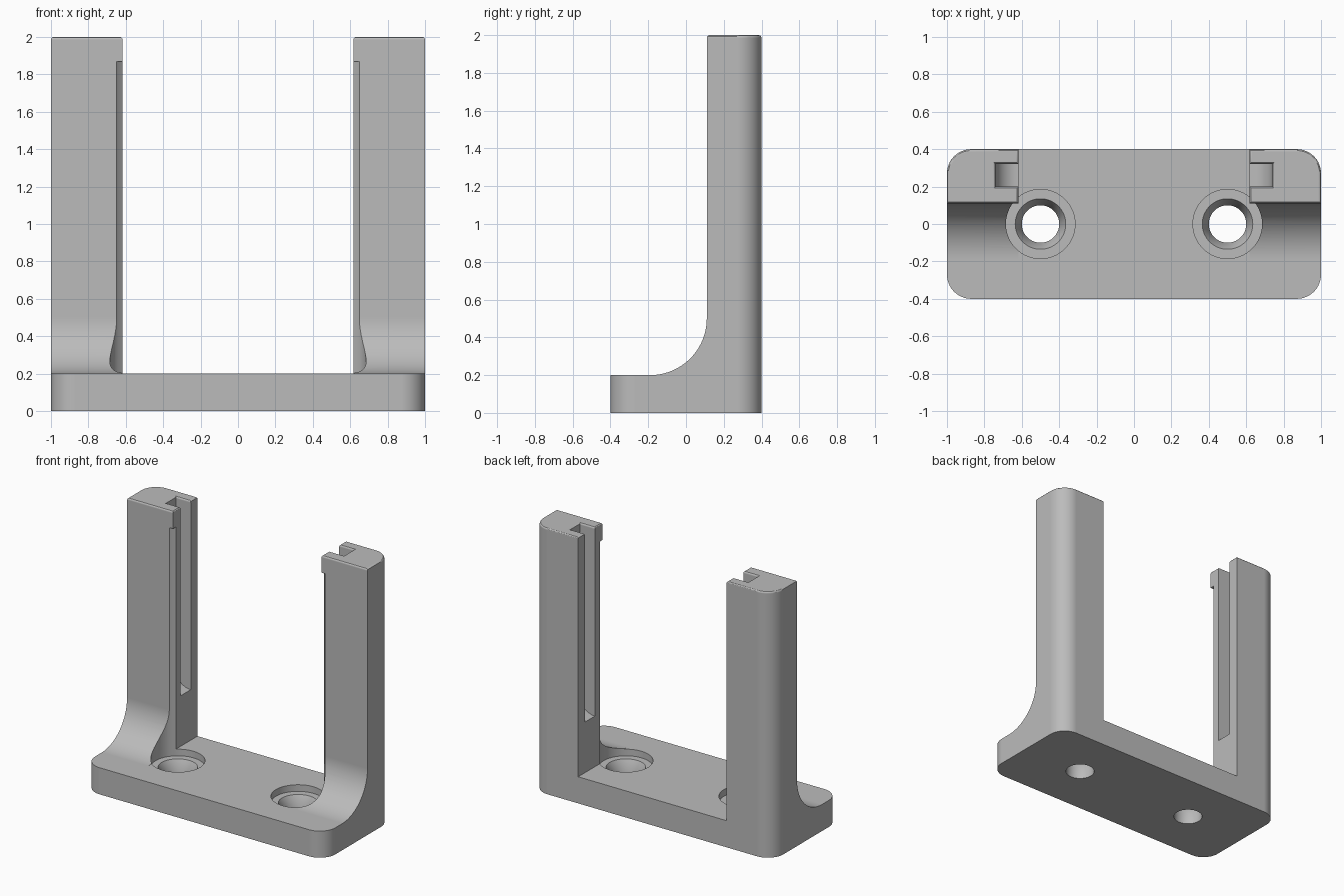
import bpy, bmesh
from math import cos, sin, pi, radians

if "Cube" in bpy.data.objects:
    bpy.data.objects.remove(bpy.data.objects["Cube"])

HALF_X, HALF_Y, HEIGHT = 1.0, 0.4, 2.0
BASE_TOP, POST_IN, POST_FRONT = 0.2, 0.617, 0.11
BORE_X = 0.5

grey = bpy.data.materials.new("plain grey")
grey.use_nodes = True
colour = (0.5, 0.5, 0.5, 1)
grey.diffuse_color = colour
grey.node_tree.nodes["Principled BSDF"].inputs["Base Color"].default_value = colour


def arc(cx, cy, r, a0, a1, n=16):
    angles = [radians(a0 + (a1 - a0) * i / n) for i in range(n + 1)]
    return [(cx + r * cos(a), cy + r * sin(a)) for a in angles]


def add_object(name, bm):
    bmesh.ops.recalc_face_normals(bm, faces=bm.faces)
    mesh = bpy.data.meshes.new(name)
    bm.to_mesh(mesh)
    bm.free()
    obj = bpy.data.objects.new(name, mesh)
    bpy.context.collection.objects.link(obj)
    mesh.materials.append(grey)
    return obj


def prism(name, points, axis, lo, hi):
    """Extrude a 2D outline along the given axis index."""
    bm = bmesh.new()
    rings = []
    for level in (lo, hi):
        ring = []
        for p in points:
            co = list(p)
            co.insert(axis, level)
            ring.append(bm.verts.new(co))
        rings.append(ring)
        bm.faces.new(ring)
    for i in range(len(points)):
        j = (i + 1) % len(points)
        bm.faces.new((rings[0][i], rings[0][j], rings[1][j], rings[1][i]))
    return add_object(name, bm)


def lathe(name, profile, x, n=64):
    """Revolve a radius/height profile about a vertical line."""
    bm = bmesh.new()
    rings = [[bm.verts.new((x + r * cos(2 * pi * i / n), r * sin(2 * pi * i / n), z))
              for i in range(n)] for r, z in profile]
    for a, b in zip(rings, rings[1:]):
        for i in range(n):
            j = (i + 1) % n
            bm.faces.new((a[i], a[j], b[j], b[i]))
    bm.faces.new(rings[0])
    bm.faces.new(rings[-1])
    return add_object(name, bm)


def cut(target, cutter):
    cutter.hide_render = True
    mod = target.modifiers.new("cut", "BOOLEAN")
    mod.operation, mod.solver, mod.object = "DIFFERENCE", "EXACT", cutter
    bpy.context.view_layer.objects.active = target
    bpy.ops.object.modifier_apply(modifier=mod.name)
    bpy.data.objects.remove(cutter)


# Full block with rounded vertical corners
R = 0.13
ix, iy = HALF_X - R, HALF_Y - R
outline = (arc(ix, iy, R, 0, 90) + arc(-ix, iy, R, 90, 180)
           + arc(-ix, -iy, R, 180, 270) + arc(ix, -iy, R, 270, 360))
bracket = prism("bracket", outline, 2, 0, HEIGHT)

# Gap between the two posts
cut(bracket, prism("gap_cutter", [(-POST_IN, BASE_TOP), (POST_IN, BASE_TOP),
                                  (POST_IN, 3), (-POST_IN, 3)], 1, -1, 1))

# Space in front of the posts, with the curved foot
F = 0.3
foot = arc(POST_FRONT - F, BASE_TOP + F, F, -90, 0, 24)
cut(bracket, prism("front_cutter", [(-1, BASE_TOP)] + foot + [(POST_FRONT, 3), (-1, 3)],
                   0, -2, 2))

# Guide slot in each post, with a curved floor
for s in (1, -1):
    floor = arc(0.62, 0.70, 0.12, -90, 0, 12)
    pts = [(0.5, 3), (0.5, 0.58)] + floor + [(0.74, 3)]
    cut(bracket, prism("slot_cutter", [(s * x, z) for x, z in pts], 1, 0.2, 0.32))

# Softened rim on top of the posts
bm = bmesh.new()
bm.from_mesh(bracket.data)
bmesh.ops.remove_doubles(bm, verts=bm.verts, dist=0.0001)
bmesh.ops.dissolve_limit(bm, angle_limit=radians(0.5), verts=bm.verts, edges=bm.edges)
rim = [e for e in bm.edges if all(v.co.z > HEIGHT - 0.001 for v in e.verts)
       and any(abs(f.normal.z) < 0.5 for f in e.link_faces)]
bmesh.ops.bevel(bm, geom=rim, offset=0.015, segments=3, profile=0.5, affect="EDGES")
bm.to_mesh(bracket.data)
bm.free()

# Screw holes with countersinks, and tool clearance running up the posts
bore = [(0.1, -0.1), (0.1, 0.08), (0.135, 0.15), (0.185, 0.15), (0.185, 1.87)]
for s in (1, -1):
    cut(bracket, lathe("bore_cutter", bore, s * BORE_X))

# Shading
bracket.data.materials.clear()
bracket.data.materials.append(grey)
for p in bracket.data.polygons:
    p.material_index = 0
bpy.ops.object.select_all(action="DESELECT")
bracket.select_set(True)
bpy.context.view_layer.objects.active = bracket
bpy.ops.object.shade_smooth_by_angle(angle=radians(30))
normals = bracket.modifiers.new("even_normals", "WEIGHTED_NORMAL")
normals.keep_sharp = True
normals.weight = 100
